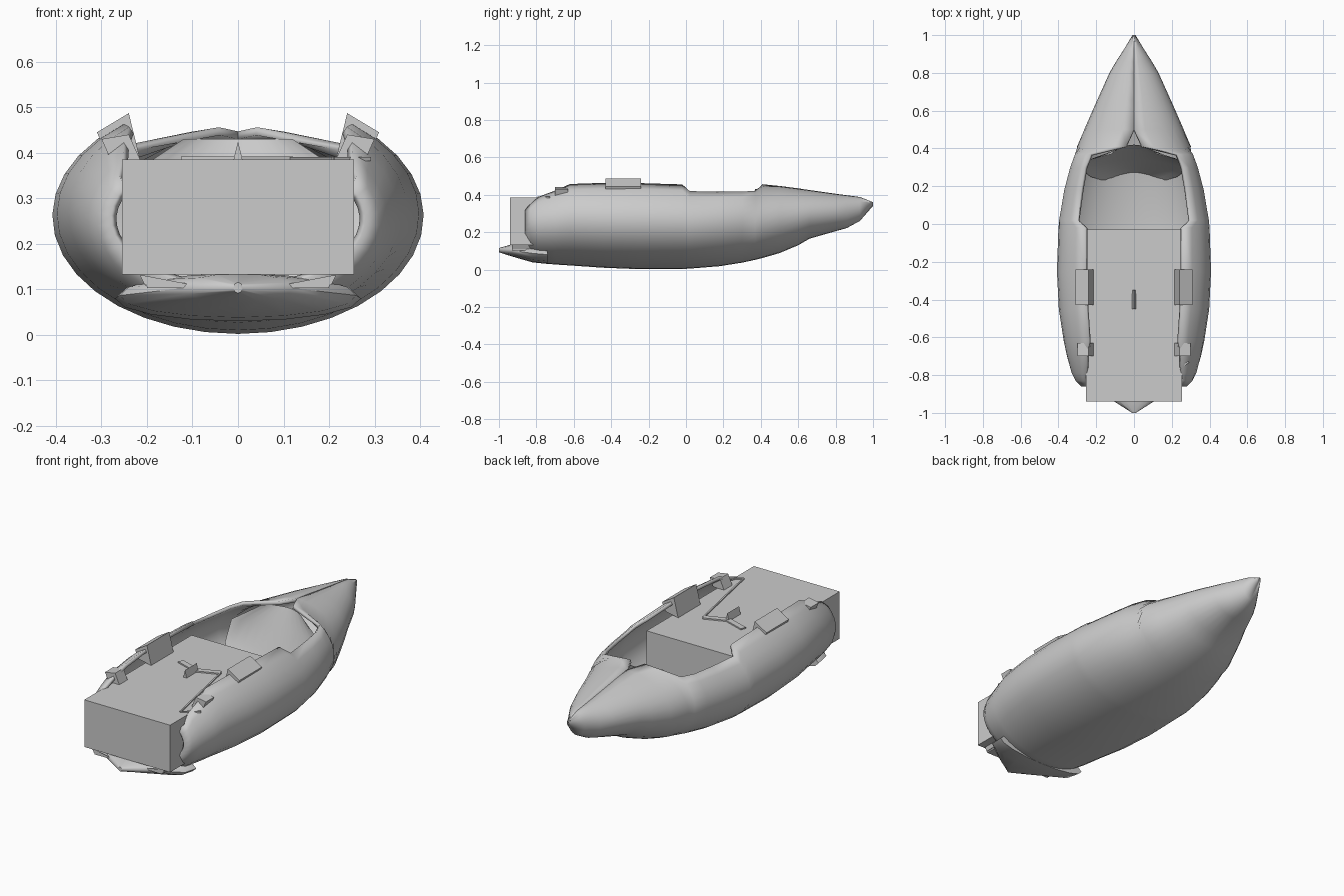
import bpy, math

if "Cube" in bpy.data.objects:
    bpy.data.objects.remove(bpy.data.objects["Cube"])


def mesh(name, verts, faces, smooth=True):
    me = bpy.data.meshes.new(name)
    me.from_pydata(verts, [], faces)
    me.update()
    ob = bpy.data.objects.new(name, me)
    bpy.context.collection.objects.link(ob)
    if smooth:
        bpy.ops.object.select_all(action='DESELECT')
        ob.select_set(True)
        bpy.context.view_layer.objects.active = ob
        bpy.ops.object.shade_smooth_by_angle(angle=math.radians(40))
    return ob


def loft(name, rows, cap=False):
    n = len(rows[0])
    verts = [p for r in rows for p in r]
    faces = [(j*n+i, (j+1)*n+i, (j+1)*n+i+1, j*n+i+1)
             for j in range(len(rows)-1) for i in range(n-1)]
    if cap:
        faces += [tuple(range(n)), tuple(reversed(range(len(verts)-n, len(verts))))]
    return mesh(name, verts, faces)


def section(y, w, zb, zt, deg, n=28):
    """Open oval rib, running from one rim under the keel to the other rim."""
    zc, b, t = (zb+zt)/2, (zt-zb)/2, math.radians(deg)
    return [(w*math.sin(-t+2*t*i/n), y, zc-b*math.cos(-t+2*t*i/n)) for i in range(n+1)]


def prism(name, outline, a, b):
    """Extrude an x-z outline along y."""
    n = len(outline)
    v = [(x, a, z) for x, z in outline] + [(x, b, z) for x, z in outline]
    f = [tuple(range(n)), tuple(range(2*n-1, n-1, -1))]
    f += [(i, i+n, (i+1) % n+n, (i+1) % n) for i in range(n)]
    return mesh(name, v, f, False)


def bar(name, path, wid, z0, z1):
    """Flat strip following an x-y path."""
    for k in range(len(path)-1):
        (x0, y0), (x1, y1) = path[k], path[k+1]
        d = math.hypot(x1-x0, y1-y0)
        nx, ny = -(y1-y0)/d*wid/2, (x1-x0)/d*wid/2
        base = [(x0+nx, y0+ny), (x0-nx, y0-ny), (x1-nx, y1-ny), (x1+nx, y1+ny)]
        v = [(x, y, z) for z in (z0, z1) for x, y in base]
        mesh(name, v, [(0, 3, 2, 1), (4, 5, 6, 7), (0, 1, 5, 4), (1, 2, 6, 5),
                       (2, 3, 7, 6), (3, 0, 4, 7)], False)


# Hull: y, half width, bottom, top of oval, opening angle
stations = [
    (-.86, .28, .10, .41, 118), (-.83, .31, .06, .44, 122), (-.79, .33, .035, .465, 130),
    (-.70, .355, .027, .49, 135), (-.62, .372, .022, .515, 140), (-.45, .398, .01, .52, 141),
    (-.25, .408, .002, .52, 141), (-.02, .40, .003, .515, 140), (.02, .397, .005, .505, 131),
    (.18, .37, .018, .50, 131), (.30, .338, .037, .50, 130), (.37, .313, .052, .49, 133),
    (.41, .302, .062, .458, 172), (.50, .263, .088, .447, 180), (.60, .22, .13, .434, 180),
    (.66, .193, .165, .425, 180), (.80, .13, .205, .405, 180), (.86, .095, .222, .397, 180),
    (.93, .05, .26, .388, 180), (1.0, .008, .34, .36, 180)]
hull = loft("hull", [section(*s) for s in stations])
mod = hull.modifiers.new("thickness", 'SOLIDIFY')
mod.thickness = .018
mod.offset = -1

# Sloping cockpit front under the bow deck
slope = [(.27, .045, .13), (.30, .12, .23), (.34, .22, .28), (.38, .33, .27), (.42, .43, .12)]
rows = []
for y, z, w in slope:
    rows.append([(w*u/6, y-.05*(u/6)**2, z) for u in range(-6, 7)])
loft("cockpit_front", rows)

# Pointed stern lip
lip = [(-.74, .27, .03, .13), (-.82, .26, .038, .135), (-.93, .12, .07, .135), (-1, .01, .092, .115)]
loft("stern_lip", [section(*s, 180, 16) for s in lip], True)

# Large box in the cockpit
prism("box", [(-.255, .132), (.255, .132), (.255, .385), (-.255, .385)], -.94, -.03)

# Raised rim tabs and stern ledges on both sides
for s in (-1, 1):
    prism("rim_tab", [(s*.24, .487), (s*.31, .445), (s*.29, .40), (s*.215, .385)], -.43, -.24)
    prism("stern_ledge", [(s*.10, .103), (s*.20, .103), (s*.205, .13), (s*.215, .13),
                          (s*.205, .11), (s*.10, .11)], -.93, -.80)
    prism("rim_bump", [(s*.215, .385), (s*.24, .44), (s*.30, .43), (s*.28, .385)], -.70, -.63)

# Small forked fitting and thin rod lying on the box
bar("fork_arm", [(-.12, -.315), (0, -.355), (.115, -.31)], .03, .38, .392)
bar("thin_rod", [(.115, -.31), (.21, -.79), (.29, -.73)], .008, .382, .391)
prism("fork_stem", [(-.011, .38), (.011, .38), (0, .425)], -.45, -.35)
